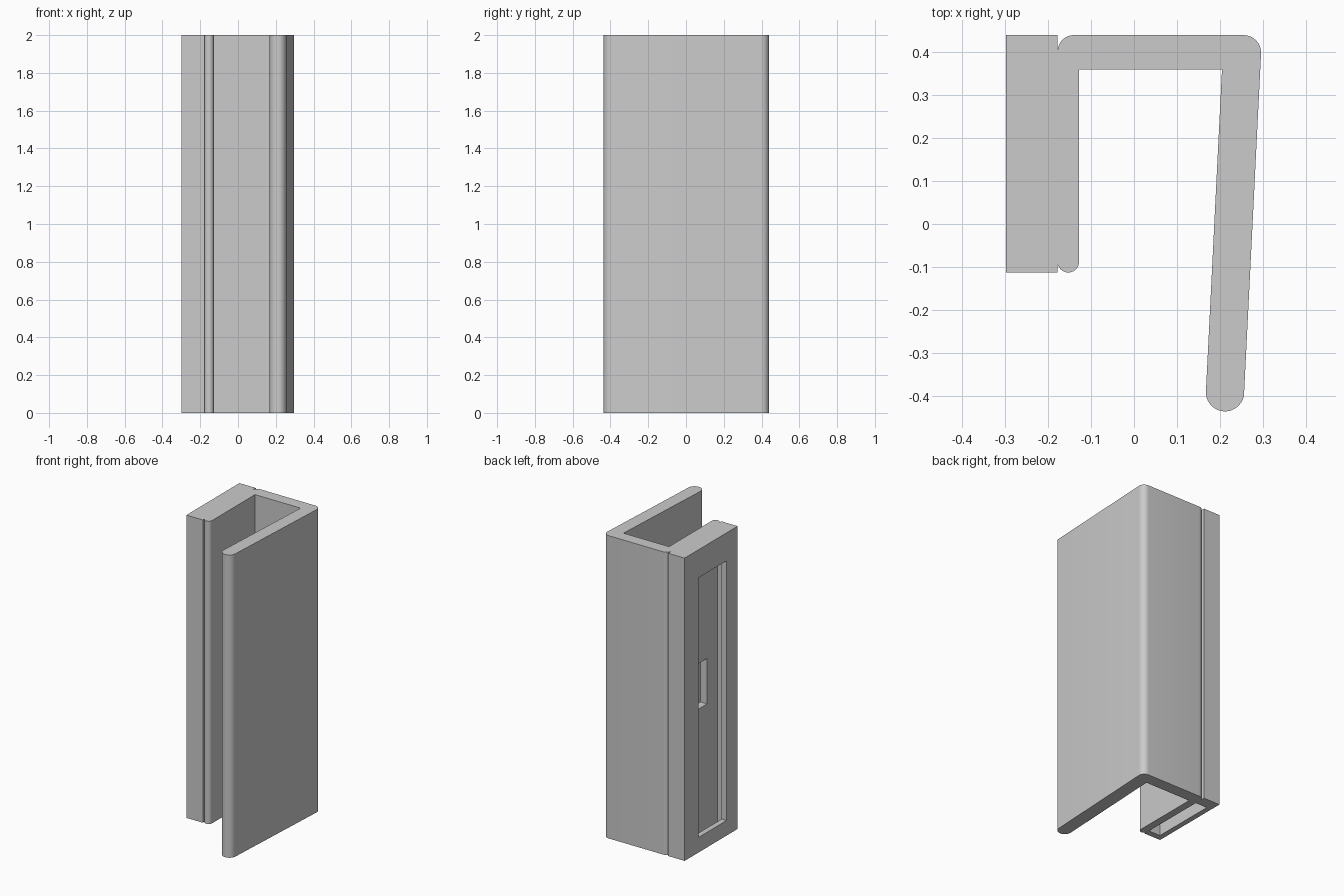
import bpy
import bmesh
from math import cos, sin, radians

cube = bpy.data.objects.get("Cube")
if cube:
    bpy.data.objects.remove(cube)

HEIGHT = 2.0

grey = bpy.data.materials.new("plain grey")
grey.use_nodes = True
COLOUR = (0.6, 0.6, 0.6, 1)
grey.diffuse_color = COLOUR
grey.node_tree.nodes["Principled BSDF"].inputs["Base Color"].default_value = COLOUR


def arc(cx, cy, r, start, end, steps=10):
    """Points along an arc, angles in degrees."""
    angles = [radians(start + (end - start) * i / steps) for i in range(steps + 1)]
    return [(cx + r * cos(a), cy + r * sin(a)) for a in angles]


def extrude_profile(name, points, z0, z1):
    """Solid made by lifting a closed outline from z0 to z1."""
    bm = bmesh.new()
    face = bm.faces.new([bm.verts.new((x, y, z0)) for x, y in points])
    lifted = bmesh.ops.extrude_face_region(bm, geom=[face])["geom"]
    verts = [v for v in lifted if isinstance(v, bmesh.types.BMVert)]
    bmesh.ops.translate(bm, verts=verts, vec=(0, 0, z1 - z0))
    bmesh.ops.recalc_face_normals(bm, faces=bm.faces)
    mesh = bpy.data.meshes.new(name)
    bm.to_mesh(mesh)
    bm.free()
    mesh.materials.append(grey)
    obj = bpy.data.objects.new(name, mesh)
    bpy.context.collection.objects.link(obj)
    return obj


def cut_box(target, name, x0, x1, y0, y1, z0, z1):
    """Cut a box out of the target."""
    cutter = extrude_profile(name, [(x0, y0), (x1, y0), (x1, y1), (x0, y1)], z0, z1)
    cutter.hide_render = True
    mod = target.modifiers.new(name, "BOOLEAN")
    mod.operation = "DIFFERENCE"
    mod.solver = "EXACT"
    mod.object = cutter
    bpy.ops.object.modifier_apply(modifier=name)
    bpy.data.objects.remove(cutter)


# Holder block and hooked clip share one outline
outline = [(-0.298, -0.113), (-0.298, 0.44), (-0.178, 0.44)]
outline += arc(-0.14, 0.402, 0.038, 180, 90)         # back groove
outline += arc(0.255, 0.399, 0.041, 90, -3)          # outer back corner
outline += arc(0.212, -0.392, 0.0445, -3, -183, 20)  # rounded flange tip
outline += [(0.205, 0.36), (-0.128, 0.36)]           # channel
outline += arc(-0.153, -0.088, 0.025, 0, -162, 16)   # front groove
outline += [(-0.178, -0.095), (-0.178, -0.113)]
body = extrude_profile("clip_holder_body", outline, 0, HEIGHT)

bpy.context.view_layer.objects.active = body
body.select_set(True)

# Card slot open at the bottom, viewing window, and push hole into the channel
cut_box(body, "card_slot", -0.263, -0.178, -0.072, 0.363, -0.1, 1.89)
cut_box(body, "window", -0.4, -0.22, 0.003, 0.293, 0.10, 1.815)
cut_box(body, "push_hole", -0.2, -0.1, 0.033, 0.263, 0.85, 1.15)

bpy.ops.object.shade_smooth_by_angle(angle=radians(30))
